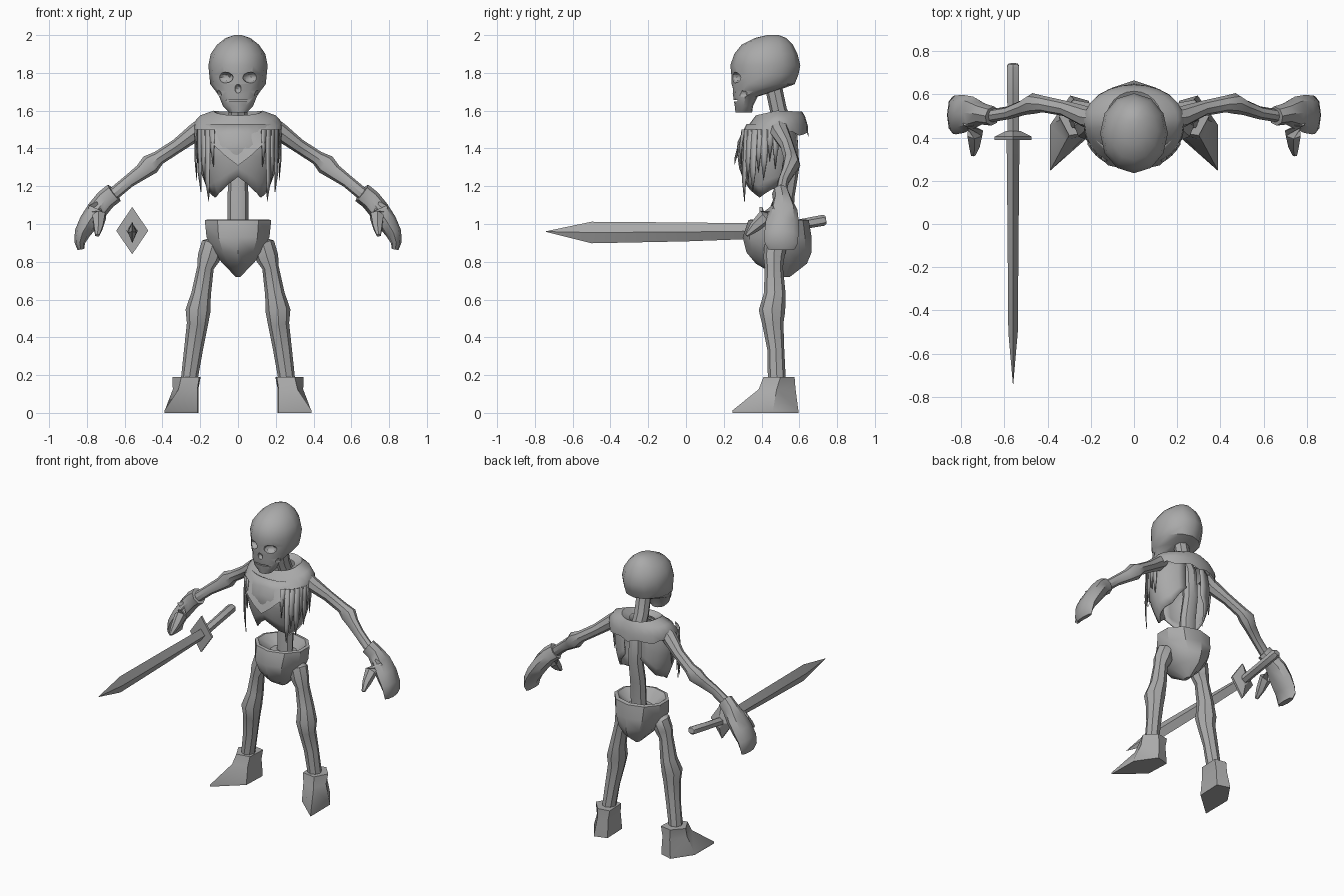
import bpy, bmesh, math
from mathutils import Vector

if "Cube" in bpy.data.objects:
    bpy.data.objects.remove(bpy.data.objects["Cube"])

bone = bpy.data.materials.new("bone_grey")
bone.diffuse_color = (0.4, 0.4, 0.4, 1)
bone.use_nodes = True
bone.node_tree.nodes["Principled BSDF"].inputs["Base Color"].default_value = bone.diffuse_color


def finish(name, bm, mirror=False, angle=40, shell=0):
    bmesh.ops.recalc_face_normals(bm, faces=bm.faces[:])
    me = bpy.data.meshes.new(name)
    bm.to_mesh(me)
    bm.free()
    ob = bpy.data.objects.new(name, me)
    bpy.context.collection.objects.link(ob)
    me.materials.append(bone)
    smooth(ob, angle)
    if shell:
        ob.modifiers.new("shell", 'SOLIDIFY').thickness = shell
    if mirror:
        ob.modifiers.new("mirror", 'MIRROR')
    return ob


def smooth(ob, angle):
    bpy.ops.object.select_all(action='DESELECT')
    ob.select_set(True)
    bpy.context.view_layer.objects.active = ob
    bpy.ops.object.shade_smooth_by_angle(angle=math.radians(angle))


def loft(name, rings, closed=True, caps=True, **kw):
    """Skin a list of equal-length point rings."""
    bm = bmesh.new()
    vs = [[bm.verts.new(p) for p in r] for r in rings]
    n = len(vs[0])
    for a, b in zip(vs, vs[1:]):
        for i in range(n if closed else n - 1):
            j = (i + 1) % n
            bm.faces.new((a[i], a[j], b[j], b[i]))
    if caps:
        bm.faces.new(vs[0])
        bm.faces.new(vs[-1])
    return finish(name, bm, **kw)


def level(z, y0, y1, rx, n=12):
    """Horizontal oval from y0 (front) to y1 (back)."""
    return [(rx * math.sin(a), (y0 + y1) / 2 - (y1 - y0) / 2 * math.cos(a), z)
            for a in (2 * math.pi * i / n for i in range(n))]


def tube(name, path, n=8, **kw):
    """Bone along a path of (x, y, z, half depth, half width)."""
    pts = [Vector(p[:3]) for p in path]
    rings = []
    for i, p in enumerate(path):
        t = (pts[min(i + 1, len(pts) - 1)] - pts[max(i - 1, 0)]).normalized()
        ref = Vector((0, 1, 0)) if abs(t.y) < 0.8 else Vector((0, 0, 1))
        u = (ref - t * ref.dot(t)).normalized()
        v = t.cross(u)
        rings.append([pts[i] + u * p[3] * math.cos(k * 2 * math.pi / n)
                      + v * p[4] * math.sin(k * 2 * math.pi / n) for k in range(n)])
    return loft(name, rings, **kw)


def interp(x, table):
    for (x0, *a), (x1, *b) in zip(table, table[1:]):
        if x <= x1:
            t = max(0, (x - x0) / (x1 - x0))
            return [p + (q - p) * t for p, q in zip(a, b)]
    return list(table[-1][1:])


# Skull with carved sockets, nose and mouth
skull = loft("skull", [level(*r) for r in (
    (1.59, .262, .35, .045), (1.625, .258, .355, .08), (1.675, .25, .38, .1),
    (1.705, .245, .48, .12), (1.74, .24, .575, .147), (1.79, .24, .595, .152),
    (1.84, .235, .605, .157), (1.9, .255, .59, .145), (1.95, .295, .565, .11),
    (1.985, .365, .53, .065), (2.0, .43, .49, .02))])


def carve(name, loc, scale, box=False):
    if box:
        bpy.ops.mesh.primitive_cube_add(size=2, location=loc)
    else:
        bpy.ops.mesh.primitive_ico_sphere_add(subdivisions=2, radius=1, location=loc)
    c = bpy.context.object
    c.name, c.scale = name, scale
    c.data.materials.append(bone)
    bpy.context.view_layer.update()
    m = skull.modifiers.new("carve", 'BOOLEAN')
    m.operation, m.object, m.solver = 'DIFFERENCE', c, 'EXACT'
    bpy.context.view_layer.objects.active = skull
    bpy.ops.object.modifier_apply(modifier=m.name)
    bpy.data.objects.remove(c)


for s in (-1, 1):
    carve("socket_cutter", (s * .07, .255, 1.775), (.046, .045, .03))
    carve("cheek_cutter", (s * .112, .28, 1.685), (.025, .05, .03))
carve("nose_cutter", (0, .235, 1.715), (.02, .03, .026))
carve("mouth_cutter", (0, .25, 1.652), (.065, .022, .004), True)
smooth(skull, 40)

# Spine, running from skull to pelvis
tube("spine", [(0, .46, 1.74, .045, .05), (0, .49, 1.6, .045, .05), (0, .545, 1.48, .045, .05),
               (0, .555, 1.3, .045, .05), (0, .53, 1.15, .045, .055), (0, .52, .96, .045, .055)])

# Ribcage: z, half width, front depth, back depth
RIBS = [(1.13, .14, .11, .1), (1.2, .17, .135, .13), (1.3, .205, .17, .15),
        (1.42, .22, .185, .15), (1.53, .2, .13, .14)]
HEM = [(0, 1.25), (30, 1.18), (58, 1.14), (90, 1.18), (130, 1.22), (165, 1.34)]


def on_ribs(deg, z, off=0, zr=None):
    rx, front, back = interp(zr or z, RIBS)
    a = math.radians(deg)
    ry = front if math.cos(a) > 0 else back
    return ((rx + off) * math.sin(a), .45 - (ry + off) * math.cos(a), z)


cols = [0, 15, 30, 45, 58, 75, 90, 110, 130, 148, 162]
loft("ribcage", [[on_ribs(d, 1.53 + (interp(d, HEM)[0] - 1.53) * k / 6) for d in cols]
                 for k in range(7)], closed=False, caps=False, mirror=True, shell=.012)

# Cowl draped over the shoulders, pointed at the front
EDGE = [(0, 1.31), (20, 1.37), (40, 1.45), (70, 1.5), (90, 1.47), (120, 1.49),
        (140, 1.46), (160, 1.49), (180, 1.46)]
degs = [i * 15 for i in range(24)]


def cowl_ring(rx, front, back, zf, zs, zb):
    out = []
    for d in degs:
        c, s = math.cos(math.radians(d)), math.sin(math.radians(d))
        z = zs + ((zf - zs) if c > 0 else (zb - zs)) * abs(c)
        out.append((rx * s, .48 + (-(.48 - front) if c > 0 else -(back - .48)) * c, z))
    return out


lower = []
for d in degs:
    e = min(d, 360 - d)
    z = interp(e, EDGE)[0]
    x, y, _ = on_ribs(d, z, .022)
    lower.append((x, y + (.03 if e > 100 else 0), z))
loft("cowl", [cowl_ring(.08, .41, .57, 1.55, 1.57, 1.57), cowl_ring(.13, .37, .615, 1.575, 1.6, 1.595),
              cowl_ring(.2, .34, .63, 1.535, 1.575, 1.57), cowl_ring(.232, .305, .645, 1.49, 1.54, 1.52),
              lower], caps=False, angle=50)
# Neckline folds
for k in range(3):
    r, z, y = .055 + .02 * k, 1.545 - .035 * k, .36 - .025 * k
    tube("cowl_fold", [(r * t, y + .03 * t * t, z + .018 * t * t, .012 * (1.1 - t * t), .006)
                       for t in (-1, -.5, 0, .5, 1)], n=6)

# Tattered strips hanging at the chest sides
bm = bmesh.new()
for d, w, tip in ((36, 4, 1.3), (44, 5, 1.12), (52, 5, 1.22), (61, 6, 1.17), (70, 5, 1.27),
                  (79, 6, 1.23), (89, 6, 1.33), (99, 6, 1.29)):
    mid = tip + .11
    p = [on_ribs(d - w, 1.5, .02, 1.47), on_ribs(d + w, 1.5, .02, 1.47),
         on_ribs(d + w * .8, mid, .014, 1.4), on_ribs(d - w * .8, mid, .014, 1.4),
         on_ribs(d - 1, tip, .012, 1.36)]
    v = [bm.verts.new(q) for q in p]
    bm.faces.new(v[:4])
    bm.faces.new((v[3], v[2], v[4]))
finish("tattered_strips", bm, mirror=True, shell=.004)

# Pelvis bowl with a recessed top
loft("pelvis", [level(*r, n=10) for r in (
    (.96, .43, .58, .09), (1.025, .35, .625, .165), (1.02, .33, .65, .185), (.93, .3, .665, .175),
    (.85, .32, .665, .135), (.79, .37, .64, .085), (.72, .49, .55, .012))], angle=35)

# Legs
tube("leg", [(.12, .48, .91, .045, .03), (.135, .475, .89, .06, .06), (.155, .465, .82, .055, .06),
             (.172, .465, .77, .048, .044), (.195, .47, .63, .058, .052), (.212, .455, .54, .07, .066),
             (.215, .46, .47, .056, .056), (.235, .475, .34, .045, .05), (.255, .48, .2, .047, .045),
             (.26, .485, .14, .047, .045)], mirror=True)

# Boots with pointed, turned-out toes
SOLE = [(.39, .245), (.215, .4), (.208, .57), (.295, .595), (.388, .46)]
ANKLE = [(.315, .385), (.215, .415), (.21, .56), (.28, .58), (.345, .48)]
CUFF = [(.3, .41), (.205, .425), (.198, .56), (.28, .575), (.348, .5)]
loft("boot", [[(x, y, z) for x, y in prof] for prof, z in
              ((SOLE, 0), (SOLE, .012), (ANKLE, .125), (CUFF, .19))], mirror=True)

# Arms
tube("arm", [(.17, .49, 1.53, .05, .045), (.22, .495, 1.49, .05, .048), (.32, .535, 1.415, .036, .038),
             (.42, .555, 1.35, .038, .038), (.465, .558, 1.315, .048, .055), (.51, .54, 1.275, .036, .042),
             (.58, .515, 1.225, .03, .034), (.67, .5, 1.15, .03, .034)], mirror=True)

# Mitten hands: flared wrist, palm and thumb
tube("hand", [(.655, .5, 1.165, .045, .055), (.7, .51, 1.13, .05, .055), (.745, .515, 1.075, .075, .055),
              (.79, .51, 1.01, .088, .052), (.825, .505, .95, .09, .042),
              (.838, .505, .9, .088, .028), (.832, .505, .865, .07, .018)], mirror=True)
tube("thumb", [(.755, .48, 1.08, .045, .045), (.735, .42, 1.04, .04, .04),
               (.74, .365, .985, .03, .028), (.745, .32, .94, .01, .012)], n=6, mirror=True)

# Sword: diamond blade, diamond guard and grip
SX = -.56


def diamond(y, z, w, h):
    return [(SX + w, y, z), (SX, y, z + h), (SX - w, y, z), (SX, y, z - h)]


loft("blade", [diamond(*r) for r in ((-.74, .96, .001, .002), (-.5, .955, .022, .057),
                                     (.0, .958, .026, .05), (.41, .963, .03, .04))], angle=25)
loft("guard", [diamond(*r) for r in ((.39, .965, .085, .125), (.405, .965, .085, .125),
                                     (.43, .965, .035, .045))], angle=25)
tube("grip", [(SX, .41, .965, .027, .031), (SX, .56, .99, .027, .031),
              (SX, .73, 1.02, .029, .033), (SX, .742, 1.022, .02, .024)], n=6)
